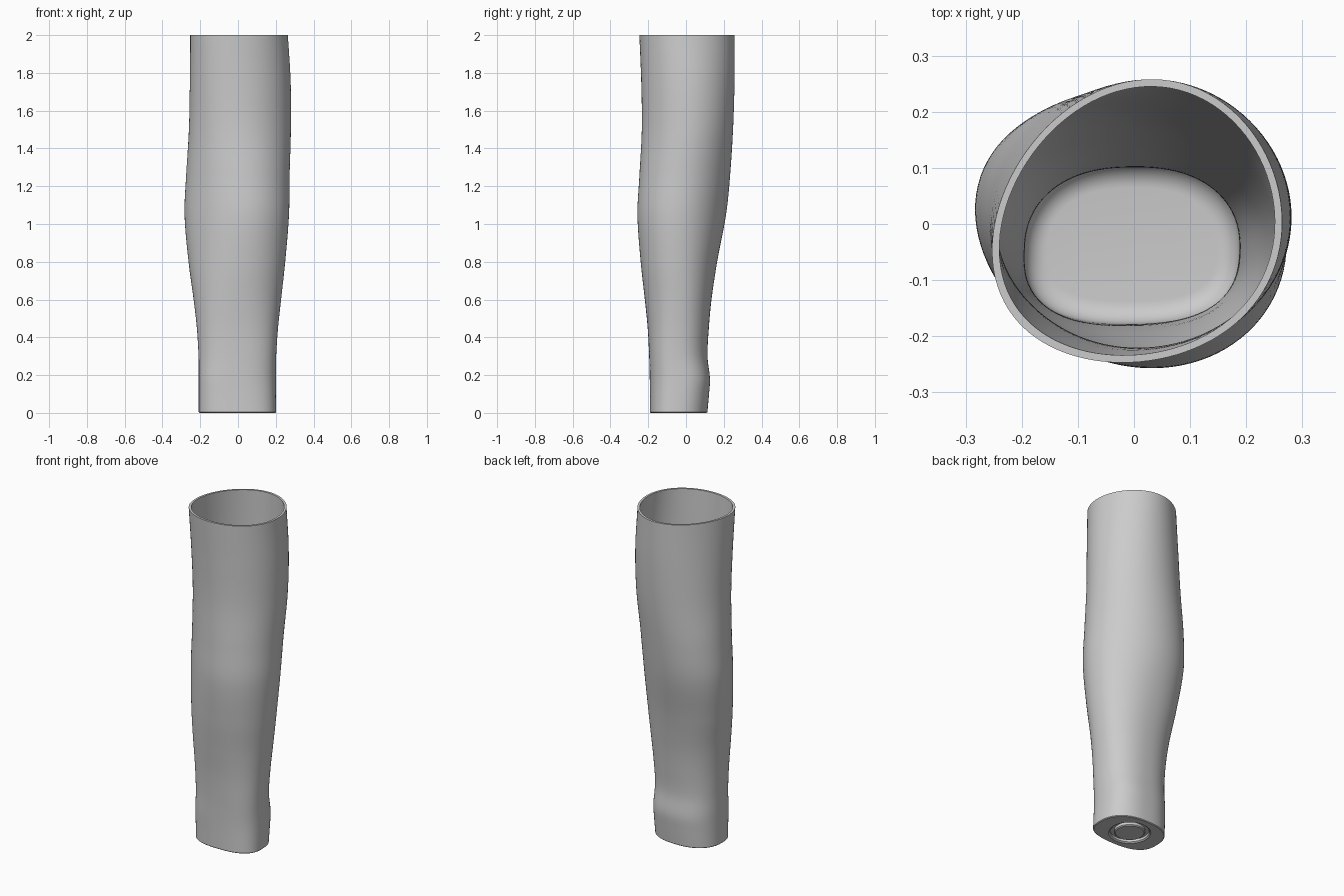
import bpy, bmesh, math

cube = bpy.data.objects.get("Cube")
if cube:
    bpy.data.objects.remove(cube)

SEG = 96
WALL = 0.013
FLOOR = 0.05

# Cross-section stations: z, x min, x max, y min, y max, skew, egg, squareness
STATIONS = [
    (0.00, -.208, .201, -.191, .113, .00, .10, 2.5),
    (0.10, -.208, .201, -.191, .122, .02, .10, 2.5),
    (0.18, -.208, .201, -.192, .127, .03, .10, 2.5),
    (0.30, -.209, .202, -.195, .114, .01, .08, 2.4),
    (0.45, -.218, .212, -.203, .121, .01, .05, 2.3),
    (0.60, -.235, .228, -.218, .135, .00, .00, 2.2),
    (0.80, -.262, .250, -.240, .165, -.04, -.05, 2.1),
    (1.05, -.283, .270, -.257, .212, -.07, -.06, 2.0),
    (1.25, -.275, .273, -.247, .233, -.05, -.04, 2.0),
    (1.50, -.260, .280, -.234, .249, .00, .00, 2.0),
    (1.75, -.255, .279, -.237, .257, .03, .05, 2.0),
    (2.00, -.253, .264, -.247, .258, .05, .11, 2.0),
]


def station(z):
    """Smoothly interpolated section values at height z."""
    last = len(STATIONS) - 1
    i = 0
    while i < last - 1 and z > STATIONS[i + 1][0]:
        i += 1
    before, a, b, after = (STATIONS[max(0, min(last, i + d))] for d in (-1, 0, 1, 2))
    h = b[0] - a[0]
    t = (z - a[0]) / h
    out = []
    for p, q, r, s in zip(before[1:], a[1:], b[1:], after[1:]):
        m0 = (r - p) / (b[0] - before[0]) * h
        m1 = (s - q) / (after[0] - a[0]) * h
        out.append(q + t * (m0 + t * (3 * (r - q) - 2 * m0 - m1
                                      + t * (2 * (q - r) + m0 + m1))))
    return out


def power(v, n):
    return math.copysign(abs(v) ** (2 / n), v)


def sleeve_ring(z, inset=0.0):
    """Rounded, slightly skewed outline of the sleeve."""
    x0, x1, y0, y1, skew, egg, n = station(z)
    a, b = (x1 - x0) / 2 - inset, (y1 - y0) / 2 - inset
    pts = []
    for i in range(SEG):
        t = 2 * math.pi * i / SEG
        c, s = power(math.cos(t - skew), n), power(math.sin(t + skew), n)
        pts.append(((x0 + x1) / 2 + a * c,
                    (y0 + y1) / 2 + b * (s - egg * (1 - s * s)), z))
    return pts


def round_ring(r, z):
    """Circle on the underside."""
    return [(r * math.cos(2 * math.pi * i / SEG) - .004,
             r * math.sin(2 * math.pi * i / SEG) - .042, z) for i in range(SEG)]


# Underside with a circular groove
rings = [round_ring(r, z) for r, z in
         ((.078, 0), (.084, .005), (.084, .02), (.108, .02), (.108, .006), (.116, 0))]
# Outer wall, with a small bevel at the foot
rings.append(sleeve_ring(0, .004))
rows = 80
rings += [sleeve_ring(.004 + 1.996 * i / rows) for i in range(rows + 1)]
# Inner wall going down from the flat rim
bottom = FLOOR + .04
rings += [sleeve_ring(2 - (2 - bottom) * i / rows, WALL) for i in range(rows + 1)]
# Rounded corner down to the floor
for i in range(1, 9):
    t = math.pi / 2 * i / 8
    rings.append(sleeve_ring(bottom - .04 * math.sin(t),
                             WALL + .04 * (1 - math.cos(t))))

bm = bmesh.new()
loops = [[bm.verts.new(p) for p in ring] for ring in rings]
for low, high in zip(loops, loops[1:]):
    for i in range(SEG):
        j = (i + 1) % SEG
        bm.faces.new((low[i], low[j], high[j], high[i]))
bm.faces.new(loops[0][::-1])
bm.faces.new(loops[-1])
bmesh.ops.recalc_face_normals(bm, faces=bm.faces)
mesh = bpy.data.meshes.new("hollow_sleeve")
bm.to_mesh(mesh)
bm.free()

sleeve = bpy.data.objects.new("hollow_sleeve", mesh)
bpy.context.collection.objects.link(sleeve)

grey = bpy.data.materials.new("light_grey")
grey.use_nodes = True
colour = (.6, .6, .6, 1)
grey.diffuse_color = colour
grey.node_tree.nodes["Principled BSDF"].inputs["Base Color"].default_value = colour
mesh.materials.append(grey)

bpy.ops.object.select_all(action='DESELECT')
sleeve.select_set(True)
bpy.context.view_layer.objects.active = sleeve
bpy.ops.object.shade_smooth_by_angle(angle=math.radians(35))
